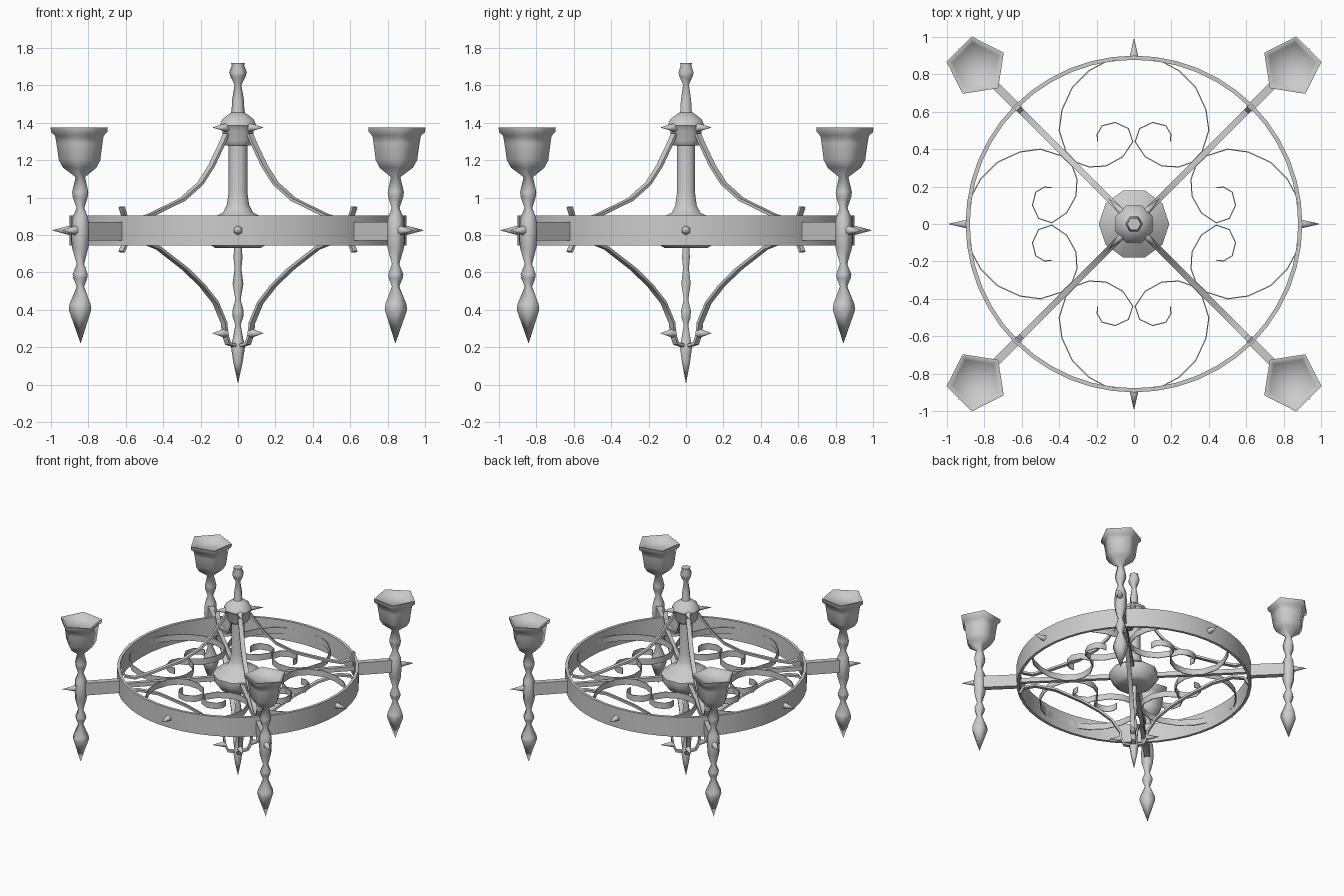
import bpy, bmesh, math
from mathutils import Matrix, Vector

if "Cube" in bpy.data.objects:
    bpy.data.objects.remove(bpy.data.objects["Cube"])


def finish(name, verts, faces, mat, angle):
    me = bpy.data.meshes.new(name)
    me.from_pydata(verts, [], faces)
    bm = bmesh.new()
    bm.from_mesh(me)
    bmesh.ops.remove_doubles(bm, verts=bm.verts, dist=1e-5)
    bmesh.ops.recalc_face_normals(bm, faces=bm.faces)
    bm.to_mesh(me)
    bm.free()
    me.transform(mat)
    me.shade_smooth()
    me.set_sharp_from_angle(angle=math.radians(angle))
    ob = bpy.data.objects.new(name, me)
    bpy.context.scene.collection.objects.link(ob)
    return ob


def lathe(name, profile, sides, mat=Matrix(), closed=False, start=0.0, angle=75):
    """Spin (radius, z) points about z."""
    n = len(profile)
    verts = []
    for s in range(sides):
        a = start + 2 * math.pi * s / sides
        verts += [(r * math.cos(a), r * math.sin(a), z) for r, z in profile]
    faces = []
    for s in range(sides):
        t = (s + 1) % sides
        for i in range(n if closed else n - 1):
            j = (i + 1) % n
            quad = [(s, i), (t, i), (t, j), (s, j)]
            if profile[i][0] == 0:
                quad.pop(1)
            elif profile[j][0] == 0:
                quad.pop(2)
            faces.append([a * n + b for a, b in quad])
    return finish(name, verts, faces, mat, angle)


def ribbon(name, path, thick, width, mat):
    """Thick strip along a local xy path, extruded along local z."""
    pts = [Vector(p) for p in path]
    verts, faces = [], []
    for i, p in enumerate(pts):
        d = (pts[min(i + 1, len(pts) - 1)] - pts[max(i - 1, 0)]).normalized()
        nrm = Vector((-d.y, d.x)) * thick / 2
        for side, w in ((1, -1), (1, 1), (-1, 1), (-1, -1)):
            q = p + nrm * side
            verts.append((q.x, q.y, w * width / 2))
    for i in range(len(pts) - 1):
        for k in range(4):
            m = (k + 1) % 4
            faces.append([4 * i + k, 4 * i + m, 4 * i + 4 + m, 4 * i + 4 + k])
    e = len(verts) - 4
    faces += [[0, 1, 2, 3], [e, e + 1, e + 2, e + 3]]
    return finish(name, verts, faces, mat, 50)


def bar(name, x0, x1, width, z0, z1, mat):
    verts = [(x, y, z) for x in (x0, x1) for y in (-width / 2, width / 2) for z in (z0, z1)]
    faces = [(0, 1, 3, 2), (4, 5, 7, 6), (0, 1, 5, 4), (2, 3, 7, 6), (0, 2, 6, 4), (1, 3, 7, 5)]
    return finish(name, verts, faces, mat, 30)


def spike(name, r0, r1, z, radius, turn):
    mat = turn @ Matrix.Translation((r0, 0, z)) @ Matrix.Rotation(math.pi / 2, 4, 'Y')
    lathe(name, [(0, 0), (radius, 0), (radius * 0.85, 0.02), (0, r1 - r0)], 6, mat)


# Wheel rim
lathe("rim", [(0.90, 0.745), (0.90, 0.905), (0.878, 0.905), (0.878, 0.745)], 48,
      closed=True, angle=40)

# Central column: finial, cap, shaft with hub, lower stem
lathe("finial", [(0, 1.72), (0.037, 1.72), (0.033, 1.705), (0.047, 1.67), (0.04, 1.645),
                 (0.018, 1.605), (0.032, 1.52), (0.034, 1.47), (0.04, 1.44), (0, 1.44)], 6)
lathe("cap", [(0, 1.46), (0.04, 1.455), (0.09, 1.42), (0.107, 1.385), (0.09, 1.36),
              (0.09, 1.305), (0.072, 1.28), (0, 1.28)], 8, start=math.pi / 8, angle=44)
lathe("column_and_hub", [(0.05, 1.30), (0.05, 1.03), (0.06, 0.96), (0.08, 0.92), (0.12, 0.90),
                         (0.188, 0.85), (0.188, 0.80), (0.145, 0.745), (0.12, 0.73), (0, 0.73)],
      10, angle=44)
lathe("lower_stem", [(0.02, 0.74), (0.024, 0.68), (0.018, 0.62), (0.029, 0.54), (0.014, 0.455),
                     (0.03, 0.395), (0.028, 0.36), (0.014, 0.32), (0.03, 0.235), (0.038, 0.205),
                     (0.025, 0.12), (0, 0.005)], 6)

post_profile = [(0, 1.34), (0.13, 1.34), (0.148, 1.375), (0.163, 1.375), (0.16, 1.35),
                (0.138, 1.33), (0.131, 1.29), (0.118, 1.20), (0.095, 1.16), (0.027, 1.11),
                (0.046, 1.03), (0.042, 1.0), (0.022, 0.945), (0.045, 0.89), (0.051, 0.81),
                (0.046, 0.73), (0.021, 0.645), (0.043, 0.59), (0.04, 0.57), (0.021, 0.525),
                (0.06, 0.43), (0.064, 0.40), (0, 0.22)]
upper_strut = [(0.09, 1.34), (0.12, 1.29), (0.20, 1.17), (0.285, 1.075), (0.42, 0.99),
               (0.65, 0.91), (0.78, 0.875), (0.855, 0.895), (0.88, 0.95)]
lower_strut = [(0.03, 0.21), (0.075, 0.22), (0.098, 0.27), (0.105, 0.33), (0.17, 0.44),
               (0.27, 0.53), (0.40, 0.62), (0.60, 0.73), (0.76, 0.775), (0.85, 0.76), (0.88, 0.71)]

# Four diagonal arms with candle cups, struts and spikes
for k in range(4):
    turn = Matrix.Rotation(math.pi / 4 + k * math.pi / 2, 4, 'Z')
    at_post = turn @ Matrix.Translation((1.19, 0, 0))
    upright = turn @ Matrix.Rotation(math.pi / 2, 4, 'X')
    lathe("candle_post", post_profile, 5, at_post, start=math.pi)
    bar("outer_arm", 0.87, 1.16, 0.045, 0.77, 0.87, turn)
    bar("inner_arm", 0.12, 0.88, 0.03, 0.805, 0.84, turn)
    ribbon("upper_strut", upper_strut, 0.016, 0.034, upright)
    ribbon("lower_strut", lower_strut, 0.016, 0.034, upright)
    spike("post_spike", 1.22, 1.33, 0.825, 0.027, turn)
    spike("cap_spike", 0.08, 0.195, 1.375, 0.025, turn)
    spike("stem_spike", 0.095, 0.195, 0.275, 0.025, turn)

# Scrollwork and rim spikes on the four axes
scroll = [(0, 0.885), (0.15, 0.868), (0.24, 0.82), (0.33, 0.73), (0.385, 0.61), (0.40, 0.50),
          (0.365, 0.39), (0.31, 0.33), (0.24, 0.305), (0.15, 0.31), (0.06, 0.36), (0.006, 0.44),
          (0.03, 0.51), (0.10, 0.543), (0.17, 0.525), (0.197, 0.48), (0.195, 0.44)]
for k in range(4):
    turn = Matrix.Rotation(k * math.pi / 2, 4, 'Z')
    spike("rim_spike", 0.89, 0.995, 0.825, 0.027, turn)
    for side in (-1, 1):
        ribbon("scroll", [(side * x, y) for x, y in scroll], 0.006, 0.05,
               turn @ Matrix.Translation((0, 0, 0.825)))
